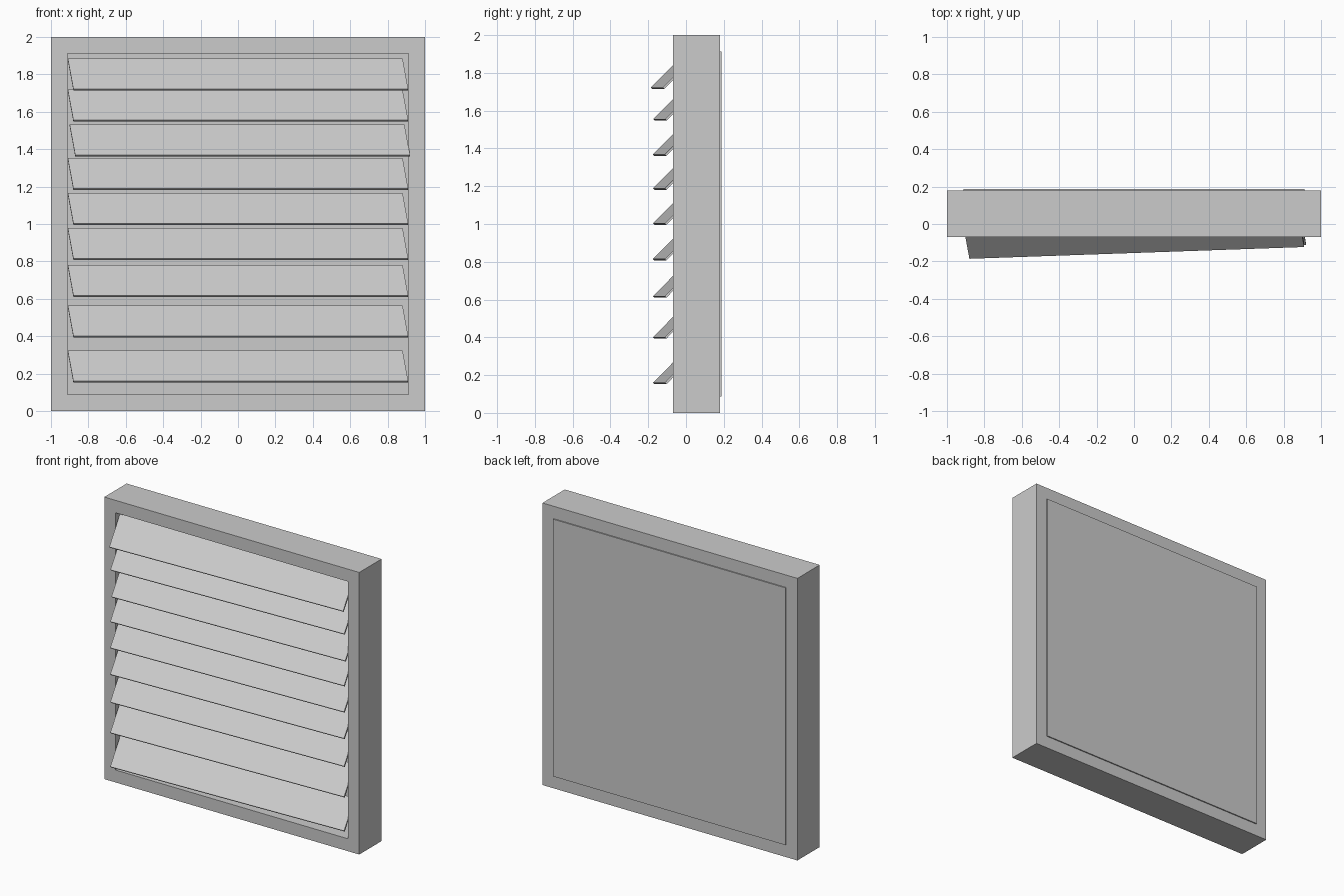
import bpy, bmesh
from mathutils import Vector

if "Cube" in bpy.data.objects:
    bpy.data.objects.remove(bpy.data.objects["Cube"])


def make_object(name, bm):
    bmesh.ops.recalc_face_normals(bm, faces=bm.faces)
    mesh = bpy.data.meshes.new(name)
    bm.to_mesh(mesh)
    bm.free()
    obj = bpy.data.objects.new(name, mesh)
    bpy.context.collection.objects.link(obj)
    return obj


def prism(name, outline, offset):
    """Extrude a planar outline by an offset vector."""
    bm = bmesh.new()
    face = bm.faces.new([bm.verts.new(p) for p in outline])
    ext = bmesh.ops.extrude_face_region(bm, geom=[face], use_keep_orig=True)
    verts = [g for g in ext["geom"] if isinstance(g, bmesh.types.BMVert)]
    bmesh.ops.translate(bm, verts=verts, vec=Vector(offset))
    return make_object(name, bm)


def square(half, y):
    return [(x * half, y, 1 + z * half)
            for x, z in ((-1, -1), (1, -1), (1, 1), (-1, 1))]


FRONT, BACK, OPENING = -0.07, 0.18, 0.912

# Outer frame: square ring with a through opening
bm = bmesh.new()
loops = [[bm.verts.new(p) for p in square(h, y)]
         for h, y in ((1, FRONT), (1, BACK), (OPENING, BACK), (OPENING, FRONT))]
for k in range(4):
    a, b = loops[k], loops[(k + 1) % 4]
    for i in range(4):
        j = (i + 1) % 4
        bm.faces.new((a[i], a[j], b[j], b[i]))
make_object("frame", bm)

# Thin back panel standing slightly proud of the frame
prism("back_panel", square(OPENING, 0.17), (0, 0.018, 0))

# Slanted slats: (bottom height, x shift, y of the left front tip)
slats = [(1.722, 0, -0.186), (1.555, 0, -0.173), (1.368, 0.01, -0.176),
         (1.189, 0, -0.175), (1.003, 0, -0.175), (0.815, 0, -0.175),
         (0.618, 0, -0.175), (0.401, 0, -0.175), (0.160, 0, -0.175)]
length = Vector((1.79, 0.063, 0))
rise = Vector((-0.03, 0.162, 0.163))
for n, (z, dx, y) in enumerate(slats, 1):
    tip = Vector((-0.88 + dx, y, z))
    prism(f"slat_{n}", [tip, tip + length, tip + length + rise, tip + rise],
          (0, 0.008, -0.008))
